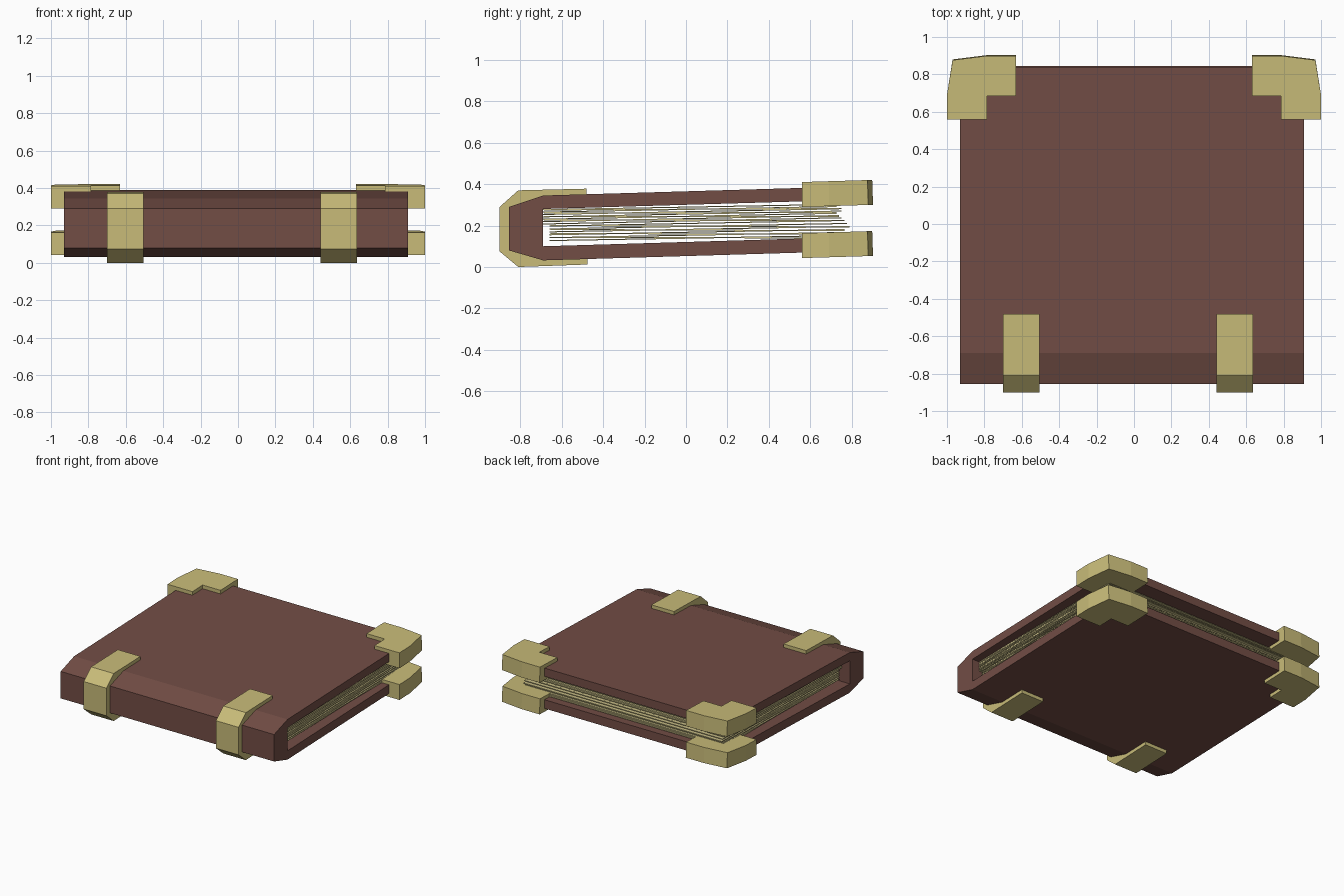
import bpy, bmesh

if "Cube" in bpy.data.objects:
    bpy.data.objects.remove(bpy.data.objects["Cube"])


def material(name, rgb):
    m = bpy.data.materials.new(name)
    m.diffuse_color = (*rgb, 1)
    m.use_nodes = True
    m.node_tree.nodes["Principled BSDF"].inputs["Base Color"].default_value = m.diffuse_color
    return m


LEATHER = material("leather", (0.17, 0.075, 0.06))
BRASS = material("brass", (0.58, 0.50, 0.19))
PAPER = material("paper", (0.60, 0.53, 0.25))


def prism(name, bottom, top, mat):
    """Solid between two matching outlines."""
    bm = bmesh.new()
    a = [bm.verts.new(p) for p in bottom]
    b = [bm.verts.new(p) for p in top]
    n = len(a)
    bm.faces.new(a)
    bm.faces.new(b[::-1])
    for i in range(n):
        j = (i + 1) % n
        bm.faces.new((a[i], b[i], b[j], a[j]))
    bmesh.ops.recalc_face_normals(bm, faces=bm.faces)
    me = bpy.data.meshes.new(name)
    bm.to_mesh(me)
    bm.free()
    me.materials.append(mat)
    ob = bpy.data.objects.new(name, me)
    bpy.context.collection.objects.link(ob)
    return ob


def extrude_x(name, profile, x0, x1, mat):
    return prism(name, [(x0, y, z) for y, z in profile],
                 [(x1, y, z) for y, z in profile], mat)


# Cover: one C-shaped profile with a bevelled spine
cover = [(0.84, 0.39), (-0.69, 0.345), (-0.855, 0.29), (-0.855, 0.08),
         (-0.69, 0.032), (0.845, 0.078), (0.845, 0.146), (-0.69, 0.10),
         (-0.69, 0.28), (0.84, 0.325)]
extrude_x("cover", cover, -0.93, 0.91, LEATHER)

# Brass straps wrapped round the spine
strap = [(-0.48, 0.378), (-0.81, 0.37), (-0.90, 0.29), (-0.90, 0.075),
         (-0.81, 0.0), (-0.475, 0.012), (-0.475, 0.045), (-0.69, 0.039),
         (-0.845, 0.085), (-0.845, 0.285), (-0.69, 0.338), (-0.48, 0.344)]
for name, x0, x1 in (("left_strap", -0.70, -0.505), ("right_strap", 0.44, 0.635)):
    extrude_x(name, strap, x0, x1, BRASS)

# L-shaped brass corners, tilted with the covers
corner = [(1, 0.56), (1, 0.69), (0.97, 0.88), (0.785, 0.903), (0.63, 0.903),
          (0.63, 0.685), (0.785, 0.685), (0.785, 0.56)]
for level, z0, z1, lean in (("upper", 0.29, 0.41, -0.004), ("lower", 0.043, 0.163, -0.004)):
    for side, s in (("left", -1), ("right", 1)):
        def ring(z, dy):
            return [(s * x, y + (dy if y > 0.8 else 0), z + 0.03 * (y - 0.56))
                    for x, y in corner]
        prism(f"{level}_{side}_corner", ring(z0, 0), ring(z1, lean), BRASS)


# Pages: two fans of thin sheets
def sheets(name, count, y0, y1, left, right, t=0.005):
    for i in range(count):
        f = i / (count - 1)
        a = left[0] + f * (left[1] - left[0])
        b = right[0] + f * (right[1] - right[0])
        end = y1 - 0.012 * (i % 3)
        extrude_x(f"{name}_{i + 1}", [(y0, a), (end, b), (end, b + t), (y0, a + t)],
                  -0.86, 0.85, PAPER)


sheets("upper_page", 7, -0.69, 0.75, (0.205, 0.274), (0.235, 0.30))
sheets("upper_slanted_page", 4, -0.685, 0.75, (0.225, 0.273), (0.222, 0.28))
sheets("lower_page", 6, -0.66, 0.79, (0.125, 0.195), (0.15, 0.222))
sheets("lower_slanted_page", 4, -0.655, 0.79, (0.14, 0.198), (0.138, 0.19))
